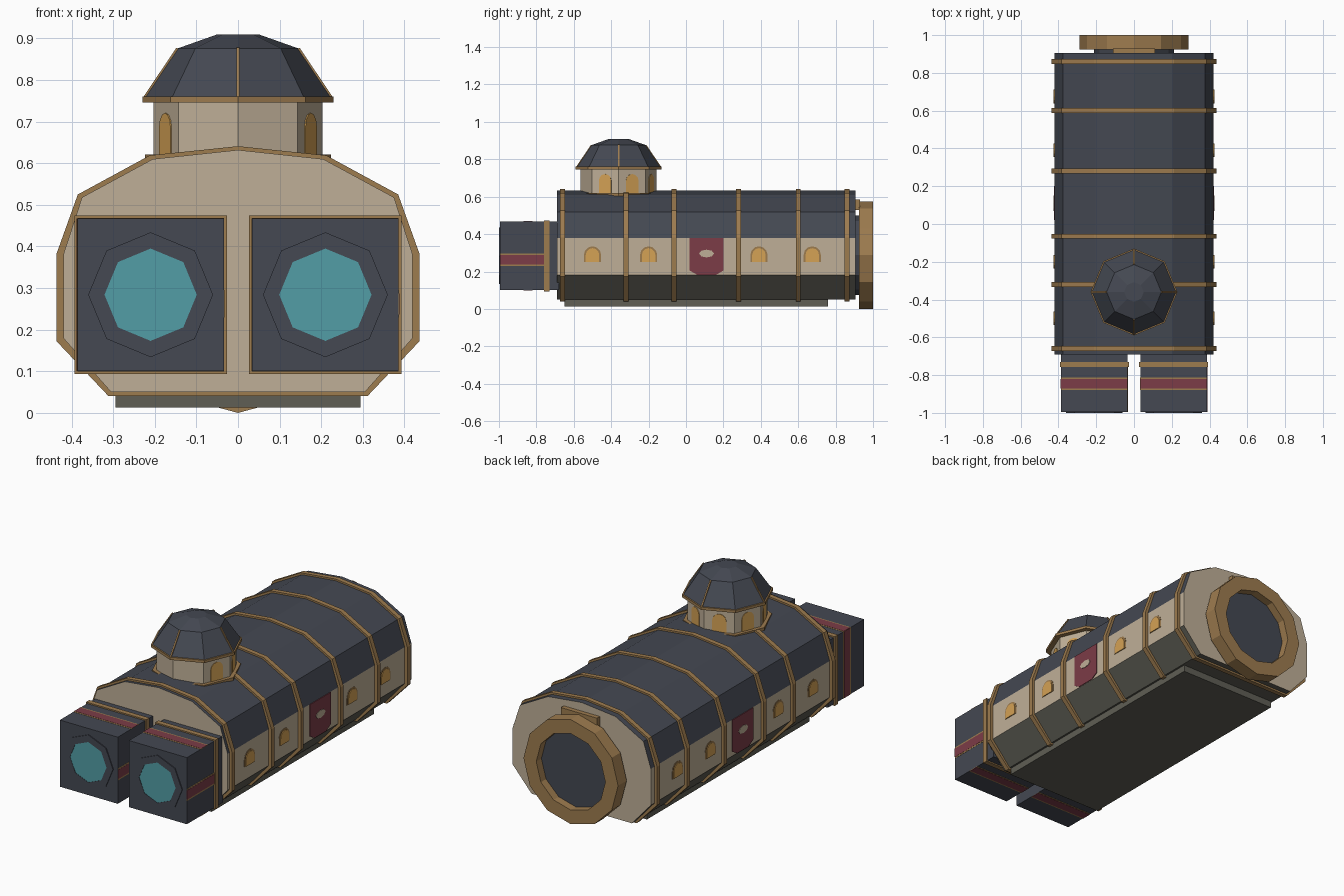
import bpy, bmesh
from math import sin, cos, pi
from mathutils import Vector

if "Cube" in bpy.data.objects:
    bpy.data.objects.remove(bpy.data.objects["Cube"])

X, Y, Z = Vector((1, 0, 0)), Vector((0, 1, 0)), Vector((0, 0, 1))
O = Vector((0, 0, 0))


def material(name, rgb):
    m = bpy.data.materials.new(name)
    m.use_nodes = True
    m.diffuse_color = (*rgb, 1)
    m.node_tree.nodes["Principled BSDF"].inputs["Base Color"].default_value = (*rgb, 1)
    return m


cream = material("cream", (0.52, 0.43, 0.31))
slate = material("slate_blue", (0.058, 0.065, 0.084))
gold = material("dull_gold", (0.34, 0.20, 0.078))
glow = material("amber", (0.66, 0.36, 0.09))
red = material("burgundy", (0.20, 0.045, 0.063))
teal = material("teal", (0.085, 0.34, 0.38))
grey = material("warm_grey", (0.115, 0.112, 0.09))


def finish(name, bm, mats, rule=None):
    bmesh.ops.recalc_face_normals(bm, faces=bm.faces)
    bm.normal_update()
    if rule:
        for f in bm.faces:
            f.material_index = rule(f)
    me = bpy.data.meshes.new(name)
    bm.to_mesh(me)
    bm.free()
    for m in mats:
        me.materials.append(m)
    ob = bpy.data.objects.new(name, me)
    bpy.context.collection.objects.link(ob)
    return ob


def prism(name, pts, d0, d1, mats, origin=O, u=X, v=Z, w=Y, rule=None):
    """Extrude a flat outline in the u-v plane along w from d0 to d1."""
    bm = bmesh.new()
    lo, hi = [[bm.verts.new(origin + u * a + v * b + w * d) for a, b in pts] for d in (d0, d1)]
    bm.faces.new(lo)
    bm.faces.new(hi)
    for i in range(len(pts)):
        j = (i + 1) % len(pts)
        bm.faces.new((lo[i], lo[j], hi[j], hi[i]))
    return finish(name, bm, mats, rule)


def lathe(name, profile, n, mat, origin, u, v, w, loop=False):
    """Turn (radius, height) points about w, with n flat sides."""
    bm = bmesh.new()
    rings = [[bm.verts.new(origin + (u * cos(2 * pi * i / n) + v * sin(2 * pi * i / n)) * r + w * h)
              for i in range(n)] for r, h in profile]
    pairs = list(zip(rings, rings[1:]))
    if loop:
        pairs.append((rings[-1], rings[0]))
    else:
        bm.faces.new(rings[0])
        bm.faces.new(rings[-1])
    for a, b in pairs:
        for i in range(n):
            j = (i + 1) % n
            bm.faces.new((a[i], a[j], b[j], b[i]))
    return finish(name, bm, [mat])


def rect(a0, a1, b0, b1):
    return [(a0, b0), (a1, b0), (a1, b1), (a0, b1)]


def arch(half, height, n=6):
    top = height - half
    return [(-half, 0), (half, 0)] + [(half * cos(pi * i / n), top + half * sin(pi * i / n))
                                      for i in range(n + 1)]


def mirrored(half):
    return half + [(-x, z) for x, z in reversed(half) if x > 0]


# Hull: cream walls and ends, slate roof, grey lower slopes
hull = mirrored([(0, 0.632), (0.205, 0.61), (0.375, 0.518), (0.42, 0.38), (0.42, 0.18), (0.305, 0.05)])


def hull_rule(f):
    if abs(f.normal.y) > 0.9 or abs(f.normal.x) > 0.99:
        return 0
    return 1 if f.normal.z > 0 else 2


prism("hull", hull, -0.69, 0.905, [cream, slate, grey], rule=hull_rule)
prism("keel", rect(-0.295, 0.295, 0.013, 0.05), -0.65, 0.76, [grey])

# Ribs around the hull
rib = mirrored([(0, 0.641), (0.212, 0.619), (0.385, 0.525), (0.436, 0.383), (0.436, 0.172), (0.311, 0.04)])
for i, y in enumerate((-0.66, -0.32, -0.065, 0.28, 0.6, 0.86)):
    prism(f"rib_{i + 1}", rib, y - 0.013, y + 0.013, [gold])

# Side windows and banners
for s, side in ((1, "left"), (-1, "right")):
    wall = dict(u=Y, v=Z, w=X * s)
    for i, y in enumerate((-0.5, -0.2, 0.39, 0.675)):
        at = Vector((s * 0.42, y, 0.252))
        prism(f"window_frame_{side}_{i + 1}", arch(0.046, 0.083), -0.002, 0.002, [gold], at, **wall)
        prism(f"window_{side}_{i + 1}", arch(0.036, 0.073), -0.002, 0.005, [glow], at, **wall)
    at = Vector((s * 0.42, 0.11, 0.29))
    cloth = [(-0.09, 0.09), (-0.09, -0.085), (-0.05, -0.108), (0.05, -0.108), (0.09, -0.085), (0.09, 0.09)]
    prism(f"banner_{side}", cloth, -0.002, 0.004, [red], at, **wall)
    oval = [(0.04 * cos(pi * i / 4), 0.006 + 0.021 * sin(pi * i / 4)) for i in range(8)]
    prism(f"banner_patch_{side}", oval, 0, 0.007, [cream], at, **wall)

# Twin front pods
for cx, side in ((0.21, "left"), (-0.21, "right")):
    c = Vector((cx, 0, 0.284))
    hw, hh = 0.176, 0.183
    prism(f"pod_{side}", rect(-hw, hw, -hh, hh), -0.995, -0.68, [slate], c)
    prism(f"pod_collar_{side}", rect(-hw - 0.007, hw + 0.007, -hh - 0.007, hh + 0.007),
          -0.758, -0.73, [gold], c)
    lathe(f"lens_ring_{side}", [(0.15, 0.99), (0.15, 1.0), (0.111, 1.0), (0.111, 0.99)],
          8, slate, c, X, Z, -Y, loop=True)
    lathe(f"lens_{side}", [(0.111, 0.99), (0.111, 0.998)], 8, teal, c, X, Z, -Y)
    # Stripes: level on the +x face, upright on the other three
    mid = -0.845
    bands = (
        ("outer", c + X * hw, Y, Z, X, (-0.995, -0.758), -0.022),
        ("top", c + Z * hh + Y * mid, X, Y, Z, (-hw, hw), 0),
        ("bottom", c - Z * hh + Y * mid, X, Y, -Z, (-hw, hw), 0),
        ("inner", c - X * hw + Y * mid, Z, Y, -X, (-hh, hh), 0),
    )
    for part, at, u, v, w, (a, b), k in bands:
        prism(f"stripe_edge_{part}_{side}", rect(a, b, k - 0.033, k + 0.033), -0.002, 0.001, [gold], at, u, v, w)
        prism(f"stripe_{part}_{side}", rect(a, b, k - 0.025, k + 0.025), -0.002, 0.002, [red], at, u, v, w)

# Rear docking ring, recessed hatch and hinge block
c = Vector((0, 0, 0.2875))
lathe("docking_ring", [(0.2875, 0.925), (0.2875, 1.0), (0.21, 1.0), (0.21, 0.925)], 12, gold, c, X, Z, Y, loop=True)
lathe("docking_hatch", [(0.212, 0.9), (0.212, 0.955)], 12, slate, c, X, Z, Y)
prism("hinge_block", rect(-0.11, 0.11, 0.53, 0.585), 0.9, 0.93, [gold])

# Octagonal turret with domed roof
c = Vector((0, -0.36, 0))
up = dict(origin=c, u=X, v=Y, w=Z)
lathe("turret_wall", [(0.203, 0.58), (0.203, 0.75)], 8, cream, **up)
lathe("turret_base_trim", [(0.224, 0.605), (0.224, 0.621)], 8, gold, **up)
lathe("turret_eave", [(0.23, 0.746), (0.23, 0.761)], 8, gold, **up)
lathe("turret_roof", [(0.223, 0.76), (0.145, 0.876), (0.052, 0.909)], 8, slate, **up)

for i in range(4):
    d = Vector((cos(pi * i / 2), sin(pi * i / 2), 0))
    prism(f"roof_seam_{i + 1}", [(0.2, 0.76), (0.227, 0.76), (0.148, 0.878), (0.135, 0.87)],
          -0.004, 0.004, [gold], c, d, Z, Z.cross(d))

# Turret windows on every face but the two at the front
for i in (0, 1, 2, 3, 4, 7):
    t = pi / 8 + pi * i / 4
    d = Vector((cos(t), sin(t), 0))
    prism(f"turret_window_{i + 1}", arch(0.036, 0.1), -0.002, 0.003, [glow],
          c + d * 0.203 * cos(pi / 8) + Z * 0.621, Z.cross(d), Z, d)
